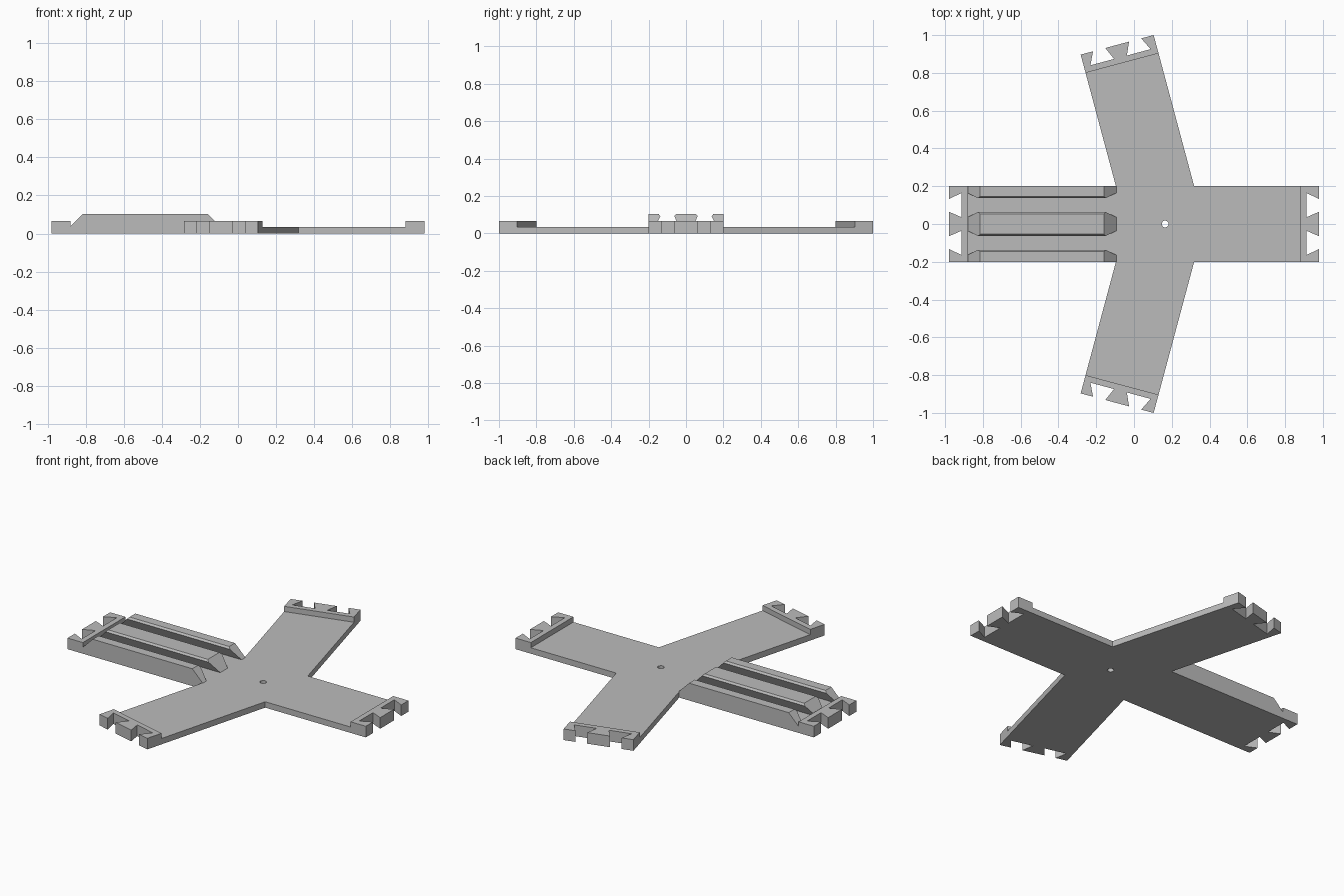
import bpy, bmesh, math
from mathutils import Vector, Matrix

old = bpy.data.objects.get("Cube")
if old:
    bpy.data.objects.remove(old, do_unlink=True)

grey = bpy.data.materials.new("plain grey")
grey.use_nodes = True
colour = (0.5, 0.5, 0.5, 1)
grey.diffuse_color = colour
grey.node_tree.nodes["Principled BSDF"].inputs["Base Color"].default_value = colour

HALF, SLAB, RIM, TOP = 0.2, 0.035, 0.066, 0.103
END = 0.1                      # length of a connector block
HUB = Vector((0.165, 0, 0))    # where the arms meet
# name: (angle in degrees, length from the hub)
ARMS = {"right": (0, 0.815), "back": (105, 0.982), "left": (180, 1.145), "front": (255, 0.982)}


def loft(name, first, second):
    """Closed solid between two matching loops of points."""
    bm = bmesh.new()
    a = [bm.verts.new(p) for p in first]
    b = [bm.verts.new(p) for p in second]
    bm.faces.new(a)
    bm.faces.new(b)
    for i in range(len(a)):
        j = (i + 1) % len(a)
        bm.faces.new((a[i], a[j], b[j], b[i]))
    bmesh.ops.recalc_face_normals(bm, faces=bm.faces)
    mesh = bpy.data.meshes.new(name)
    bm.to_mesh(mesh)
    bm.free()
    mesh.materials.append(grey)
    obj = bpy.data.objects.new(name, mesh)
    bpy.context.collection.objects.link(obj)
    return obj


def prism(name, outline, height):
    return loft(name, [(x, y, 0) for x, y in outline], [(x, y, height) for x, y in outline])


def arm_frame(angle):
    return Matrix.Translation(HUB) @ Matrix.Rotation(math.radians(angle), 4, "Z")


# Cross-shaped floor: outer corners of each arm, then the inner corner to the next arm
outline = []
arms = list(ARMS.values())
for i, (angle, length) in enumerate(arms):
    frame = arm_frame(angle)
    for side in (-HALF, HALF):
        outline.append((frame @ Vector((length - END, side, 0))).xy)
    turn = math.radians((arms[(i + 1) % 4][0] - angle) % 360)
    reach = HALF * (1 + math.cos(turn)) / math.sin(turn)
    outline.append((frame @ Vector((reach, HALF, 0))).xy)
floor = prism("cross_floor", outline, SLAB)

# Pin hole through the hub
bpy.ops.mesh.primitive_cylinder_add(vertices=24, radius=0.018, depth=0.4, location=HUB)
cutter = bpy.context.object
cutter.name = "hole_cutter"
cutter.hide_render = True
cut = floor.modifiers.new("pin hole", "BOOLEAN")
cut.operation = "DIFFERENCE"
cut.solver = "EXACT"
cut.object = cutter
bpy.context.view_layer.objects.active = floor
bpy.ops.object.modifier_apply(modifier=cut.name)
bpy.data.objects.remove(cutter, do_unlink=True)

# Raised connector at each arm end, with two dovetail sockets
DEPTH = 0.068
half_edge = [(0, 0.065), (-DEPTH, 0.035), (-DEPTH, 0.165), (0, 0.132), (0, HALF), (-END, HALF)]
teeth = half_edge + [(x, -y) for x, y in reversed(half_edge)]
for name, (angle, length) in ARMS.items():
    frame = arm_frame(angle)
    points = [(frame @ Vector((length + x, y, 0))).xy for x, y in teeth]
    prism(name + "_connector", points, RIM)


# Undercut rails on the left arm, with ends sloping at 45 degrees
def rail(name, section, start=-0.883, stop=-0.092):
    loft(name, [(start + z - SLAB, y, z) for y, z in section],
         [(stop - z + SLAB, y, z) for y, z in section])


LIP = 0.092
flank = [(0.035, SLAB), (0.063, LIP), (0.054, TOP)]
rail("middle_rail", flank + [(-y, z) for y, z in reversed(flank)])
for name, s in (("back_rail", 1), ("front_rail", -1)):
    inner = [(s * (HALF - y), z) for y, z in flank]
    rail(name, [(s * HALF, SLAB)] + [(s * HALF - s * y, z) for y, z in flank] + [(s * HALF, TOP)])
